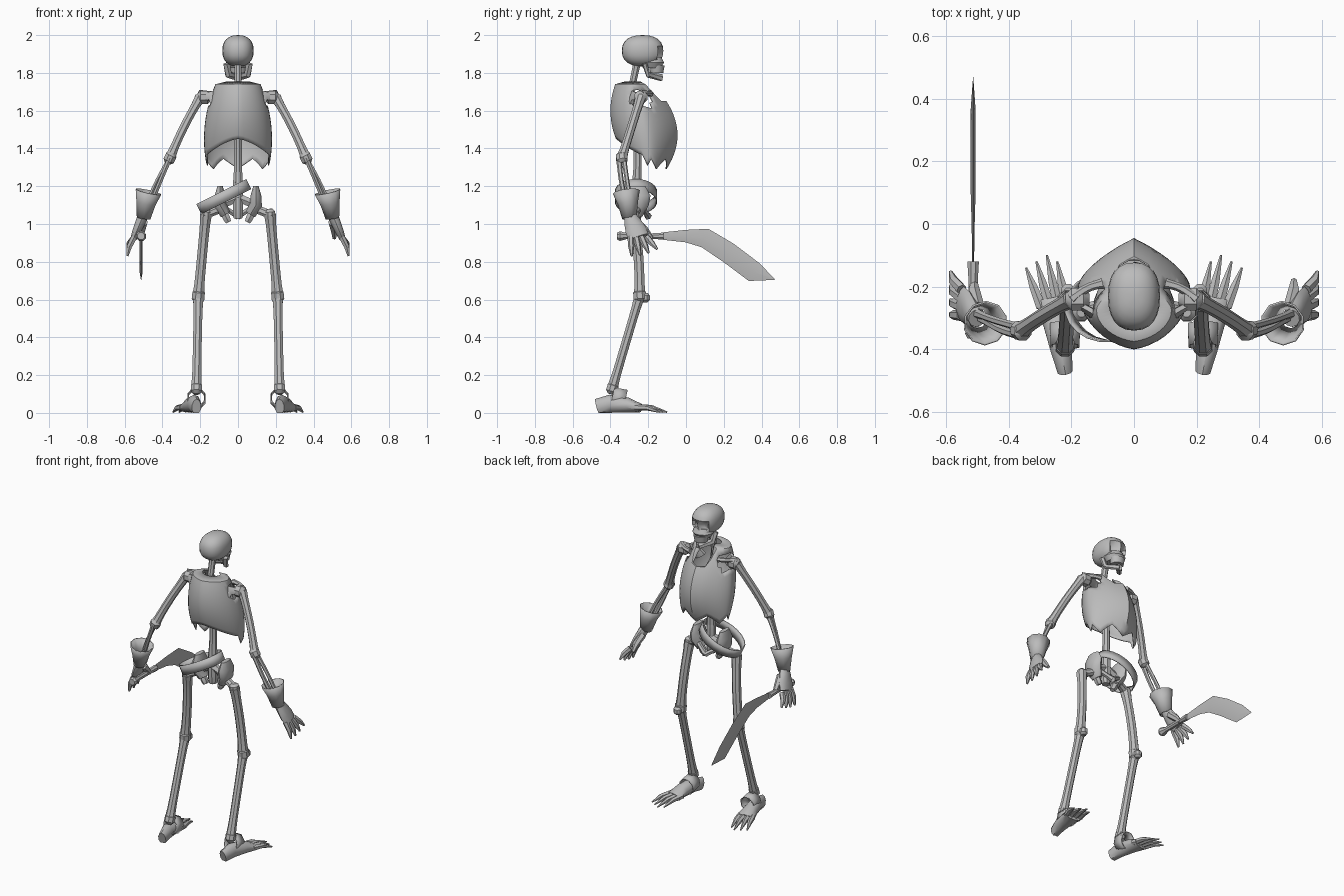
import bpy, bmesh, math
from mathutils import Vector

if "Cube" in bpy.data.objects:
    bpy.data.objects.remove(bpy.data.objects["Cube"])

bone_grey = bpy.data.materials.new("bone_grey")
bone_grey.use_nodes = True
GREY = (.5, .5, .5, 1)
bone_grey.diffuse_color = GREY
bone_grey.node_tree.nodes["Principled BSDF"].inputs["Base Color"].default_value = GREY

ACROSS = Vector((1, 0, 0))
ALONG = Vector((0, 1, 0))
UP = Vector((0, 0, 1))
parts = []


def point(x, y, z):
    return Vector((x, y, z))


def finish(bm, name, paired=False, hollow=False):
    """Turn a bmesh into an object, optionally mirrored across the body or given wall thickness."""
    bmesh.ops.recalc_face_normals(bm, faces=bm.faces)
    mesh = bpy.data.meshes.new(name)
    bm.to_mesh(mesh)
    bm.free()
    mesh.materials.append(bone_grey)
    part = bpy.data.objects.new(name, mesh)
    bpy.context.collection.objects.link(part)
    if hollow:
        part.modifiers.new("wall", "SOLIDIFY").thickness = .006
    if paired:
        part.modifiers.new("other_side", "MIRROR")
    parts.append(part)


def loft(name, path, widths, sides=8, flat=1, flat_end=None, ref=ALONG, paired=True, hollow=False):
    """Sweep an ellipse along a path; flat is its depth over its width, blended to flat_end."""
    bm = bmesh.new()
    last = len(path) - 1
    flat_end = flat_end or flat
    phase = 0 if sides == 4 else .5
    rings = []
    for i, (centre, width) in enumerate(zip(path, widths)):
        tangent = (path[min(i + 1, last)] - path[max(i - 1, 0)]).normalized()
        depth_axis = (ref - tangent * ref.dot(tangent)).normalized()
        width_axis = tangent.cross(depth_axis)
        depth = width * (flat + (flat_end - flat) * i / last)
        ring = []
        for k in range(sides):
            angle = math.tau * (k + phase) / sides
            co = centre + width_axis * width * math.cos(angle) + depth_axis * depth * math.sin(angle)
            co.z = max(co.z, 0)
            ring.append(bm.verts.new(co))
        rings.append(ring)
    for low, high in zip(rings, rings[1:]):
        for k in range(sides):
            j = (k + 1) % sides
            bm.faces.new((low[k], low[j], high[j], high[k]))
    if not hollow:
        bm.faces.new(rings[0])
        bm.faces.new(rings[-1])
    finish(bm, name, paired, hollow)


def bone(name, start, end, shaft, knob, bow=Vector(), paired=True, sides=8):
    """A long bone: slim in the middle, flared at both ends, bowed sideways."""
    steps = [i / 8 for i in range(9)]
    path = [start.lerp(end, t) + bow * math.sin(math.pi * t) for t in steps]
    widths = [shaft + (knob - shaft) * abs(2 * t - 1) ** 5 for t in steps]
    loft(name, path, widths, sides, paired=paired)


def joint(name, centre, direction, size):
    """A faceted knuckle, rounded off along the given direction."""
    direction = direction.normalized() * size
    path = [centre - direction, centre - direction / 2, centre + direction / 2, centre + direction]
    loft(name, path, [size / 2, size, size, size / 2])


def make_skull():
    """A slightly boxy ball with sunken eye sockets."""
    bm = bmesh.new()
    bmesh.ops.create_uvsphere(bm, u_segments=24, v_segments=12, radius=1)
    for v in bm.verts:
        x, y, z = (math.copysign(abs(c) ** .85, c) for c in v.co)
        v.co = point(x * .083, y * .11 - .23, z * .083 + 1.917)
        if abs(v.co.z - 1.9) < .02 and .02 < abs(v.co.x) < .06 and v.co.y > -.19:
            v.co.y -= .03
    finish(bm, "skull")


def make_breastplate():
    """A ridged shell swelling by parabolas, with closed shoulders, neck notch, arm holes and torn hem."""
    bm = bmesh.new()
    count, rows = 40, 14
    columns = []
    for k in range(count):
        angle = math.tau * k / count
        side, facing = math.cos(angle), math.sin(angle)
        notch = min(max((facing - .82) * 8, 0), 1)
        top = 1.74 - .09 * notch
        tear = abs((k - count // 4) % 6 - 3) / 3
        hem = 1.345 - .055 * tear if facing > -.3 else 1.45 - .09 * abs(side) ** 1.5
        column = []
        for r in range(rows + 1):
            z = top + (hem - top) * r / rows
            width = .18 - .72 * (z - 1.45) ** 2
            chest = -.045 - 1.8 * (z - 1.47) ** 2
            back = -.4 + 1.3 * (z - 1.6) ** 2
            ridge = .5 if facing > 0 else .15
            depth = (1 - ridge) * abs(facing) + ridge * (1 - abs(side))
            middle = (chest + back) / 2
            edge = chest if facing > 0 else back
            column.append(bm.verts.new((width * side, middle + (edge - middle) * depth, z)))
        rim = column[0].co.lerp(point(0, -.27, top + .03), .5 - .45 * notch)
        columns.append([bm.verts.new(rim)] + column)
    for k in range(count):
        here, there = columns[k], columns[(k + 1) % count]
        for r in range(rows + 1):
            corners = (here[r], here[r + 1], there[r + 1], there[r])
            centre = sum((v.co for v in corners), Vector()) / 4
            arm_hole = 1.62 < centre.z < 1.71 and abs(centre.x) > .1 and abs(centre.y + .235) < .05
            if not arm_hole:
                bm.faces.new(corners)
    loose = [v for v in bm.verts if not v.link_faces]
    bmesh.ops.delete(bm, geom=loose, context="VERTS")
    finish(bm, "breastplate", hollow=True)


# Body landmarks on the left side; the right side is mirrored
shoulder = point(.2, -.24, 1.67)
elbow = point(.36, -.34, 1.35)
wrist = point(.5, -.3, 1.05)
knuckles = point(.55, -.25, .93)
hip = point(.17, -.28, 1.05)
knee = point(.21, -.245, .62)
ankle = point(.22, -.39, .13)
pelvis = point(0, -.26, 1.08)
neck_base = point(0, -.3, 1.66)
skull_base = point(0, -.26, 1.85)

# Head
make_skull()
cheeks = point(0, -.18, 1.885)
loft("cheeks", [cheeks, cheeks - UP * .03, cheeks - UP * .06], [.05, .066, .048], 12, paired=False)
teeth = point(0, -.155, 1.84)
loft("upper_jaw", [teeth, teeth - UP * .04], [.048, .04], 12, flat=.9, paired=False)
loft("lower_jaw", [point(.06, -.22, 1.85), point(.05, -.2, 1.79), point(0, -.13, 1.775)],
     [.02, .02, .02], 6, flat=.7)

# Spine and trunk
bone("neck", neck_base, skull_base, .02, .024, paired=False)
bone("upper_spine", pelvis + UP * .14, neck_base, .023, .028, ALONG * .02, paired=False)
bone("lower_spine", pelvis - UP * .05, pelvis + UP * .16, .03, .024, paired=False)
make_breastplate()

# Slung belt
belt_centre = point(-.075, -.265, 1.145)
belt_rise = (UP * 2 - ACROSS).normalized() * .03
loft("belt", [belt_centre - belt_rise, belt_centre + belt_rise], [.15, .15], 20, flat=.75,
     paired=False, hollow=True)

# Pelvis
wing = point(.095, -.26, 1.1)
loft("hip_wing", [wing - UP * .05 - ACROSS * .03, wing, wing + UP * .05, wing + UP * .1],
     [.03, .035, .03, .015], 10, flat=1.2, flat_end=3)
bone("sacrum", pelvis + UP * .06, wing, .025, .03, sides=6)
bone("sit_bone", wing, pelvis + ACROSS * .05 - UP * .07, .022, .016, sides=6)
bone("pubic_bone", wing + ALONG * .02, pelvis + ALONG * .06 - UP * .04, .015, .02, sides=6)

# Shoulder and arm
bone("collar_bone", point(.1, -.19, 1.69), shoulder + UP * .025, .014, .018, ALONG * .01, sides=6)
loft("shoulder_blade", [point(.1, -.3, 1.62), point(.14, -.28, 1.68), shoulder], [.04, .03, .02], 6, flat=.5)
joint("shoulder_joint", shoulder - ACROSS * .02, ACROSS, .038)
bone("upper_arm", shoulder, elbow, .024, .03, ACROSS * .008)
joint("elbow_joint", elbow, wrist - elbow, .032)
bone("ulna", elbow - ALONG * .015, wrist - ACROSS * .015, .013, .017, ALONG * -.01, sides=6)
bone("radius_bone", elbow + ALONG * .01, wrist + ALONG * .015, .012, .016, ACROSS * .012, sides=6)

# Glove: flared cuff, palm, fingers and thumb
cuff_top = elbow.lerp(wrist, .6) + ACROSS * .03
loft("cuff", [cuff_top, cuff_top.lerp(wrist, .5), wrist - UP * .02], [.072, .054, .038], 10, hollow=True)
loft("palm", [wrist.lerp(knuckles, t / 3) for t in range(4)], [.03, .027, .024, .018], 10, flat=1, flat_end=3)
for i in range(4):
    spread = (i - 1.5) * ALONG
    root = knuckles + spread * .028
    tip = knuckles + spread * .045 + point(.035, .03, -.1 + .004 * i * i)
    loft("finger", [root, root.lerp(tip, .5) + ACROSS * .008, tip], [.018, .016, .006], 6)
thumb_tip = point(.51, -.18, .925)
loft("thumb", [wrist - UP * .04 + ALONG * .035, thumb_tip + UP * .04 - ALONG * .035, thumb_tip],
     [.024, .02, .01], 6)

# Leg
bone("femur_neck", wing - UP * .02, hip, .024, .028)
joint("hip_joint", hip, hip - knee, .03)
bone("thigh_bone", hip, knee, .028, .034, ALONG * .01)
joint("knee_joint", knee, hip - knee, .036)
joint("kneecap", knee + ALONG * .03 - UP * .01, UP, .025)
bone("shin_bone", knee, ankle, .025, .031)
joint("ankle_joint", ankle, knee - ankle, .032)

# Foot, ankle strap and toes
heel = point(.22, -.47, .03)
ball = point(.26, -.24, .025)
loft("foot", [heel, heel.lerp(ball, .3) + UP * .02, heel.lerp(ball, .7) + UP * .015, ball],
     [.025, .036, .046, .058], 10, flat=1.8, flat_end=.4, ref=UP)
strap = ankle - UP * .045
loft("ankle_strap", [strap, strap + ALONG * .07 - UP * .015], [.05, .052], 8, flat=1.1, ref=UP, hollow=True)
for i in range(4):
    root = ball + point(.027 * i - .045, -.025, .005)
    tip = root + point(.03 + .006 * i, .165 - .02 * abs(i - 1), -.026)
    loft("toe", [root, root.lerp(tip, .5) + UP * .01, tip], [.018, .015, .004], 6, ref=UP)

# Curved sword in the right hand: pommel and grip, then a diamond-section blade
pommel = point(-.513, -.35, .936)
guard = pommel + ALONG * .23
loft("sword_grip", [pommel - ALONG * .015, pommel, pommel + ALONG * .04, guard - ALONG * .06, guard],
     [.02, .028, .016, .016, .02], ref=UP, paired=False)
bends = [(0, 0), (.12, 0), (.22, -.01), (.34, -.085), (.48, -.19), (.59, -.23)]
loft("sword_blade", [guard + ALONG * out + UP * rise for out, rise in bends],
     [.02, .033, .052, .055, .055, .002], 4, flat=.15, ref=ACROSS, paired=False)

# Smooth shading with creases kept sharp
bpy.ops.object.select_all(action="DESELECT")
for part in parts:
    part.select_set(True)
bpy.context.view_layer.objects.active = parts[0]
bpy.ops.object.shade_smooth_by_angle(angle=math.radians(40))
